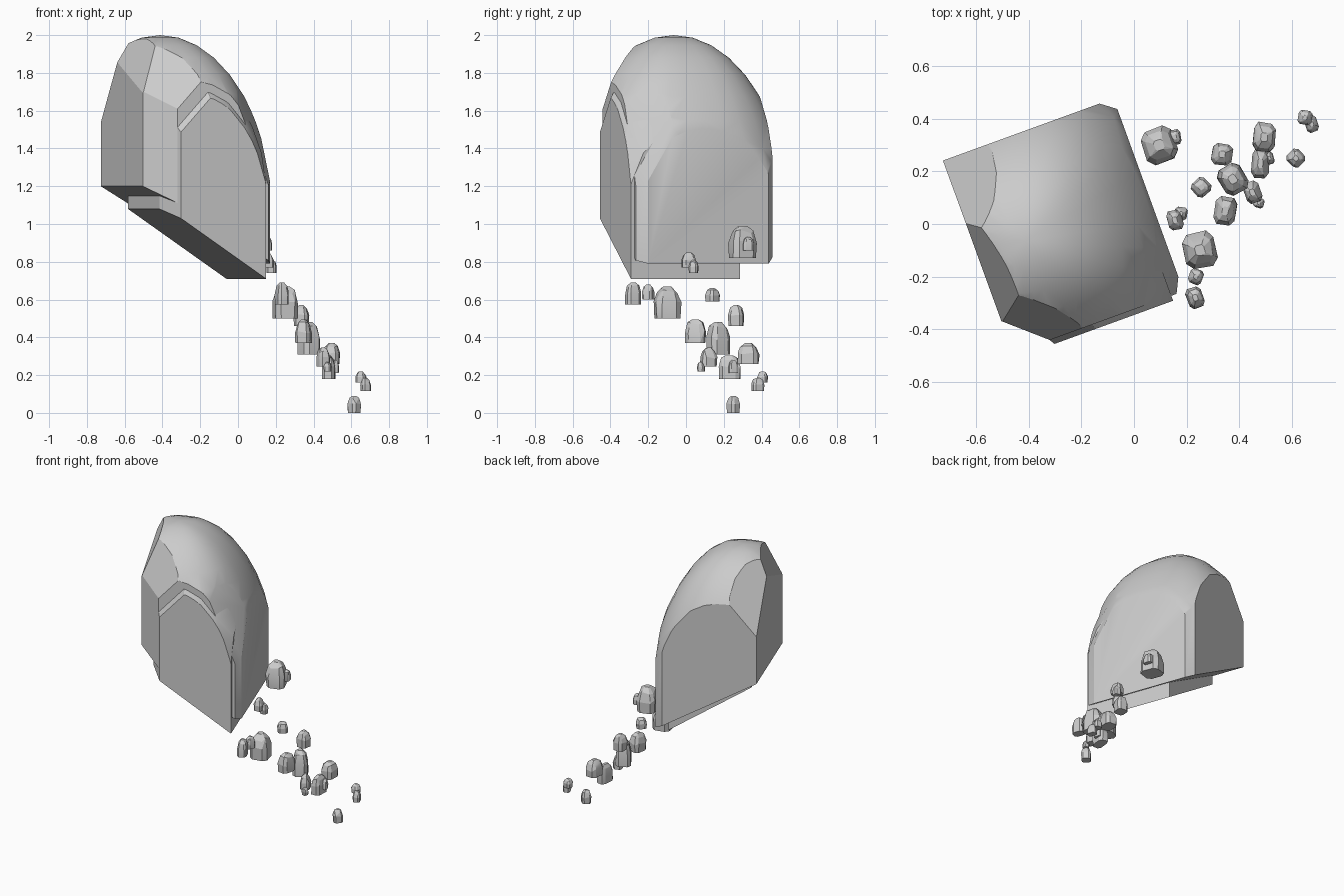
import bpy, bmesh, math, random
from mathutils import Vector, Matrix

if "Cube" in bpy.data.objects:
    bpy.data.objects.remove(bpy.data.objects["Cube"])

random.seed(4)
TURN = Matrix.Rotation(math.radians(20), 4, 'Z')


def finish(bm, name, angle):
    bmesh.ops.recalc_face_normals(bm, faces=bm.faces[:])
    me = bpy.data.meshes.new(name)
    bm.to_mesh(me)
    bm.free()
    ob = bpy.data.objects.new(name, me)
    bpy.context.collection.objects.link(ob)
    bpy.ops.object.select_all(action='DESELECT')
    ob.select_set(True)
    bpy.context.view_layer.objects.active = ob
    bpy.ops.object.shade_smooth_by_angle(angle=math.radians(angle))
    return ob


def cut_dome(name, centre, radii, height, cuts, segs=32, rings=10, power=2.6):
    """Squarish dome on a straight wall, sliced flat by a list of planes."""
    bm = bmesh.new()
    z0 = 0.9
    levels = [(1, 0.4)]
    for k in range(rings):
        t = math.pi / 2 * (1 - k / rings)
        levels.append((math.sin(t), z0 + (height - z0) * math.cos(t)))
    pts = [bm.verts.new((*centre, height))]
    for r, z in levels:
        for i in range(segs):
            a = 2 * math.pi * i / segs
            c, s = math.cos(a), math.sin(a)
            k = r / (abs(c) ** power + abs(s) ** power) ** (1 / power)
            pts.append(bm.verts.new((centre[0] + radii[0] * k * c,
                                     centre[1] + radii[1] * k * s, z)))
    bmesh.ops.convex_hull(bm, input=pts)
    for co, no in cuts:
        res = bmesh.ops.bisect_plane(
            bm, geom=bm.verts[:] + bm.edges[:] + bm.faces[:], dist=1e-5,
            plane_co=co, plane_no=Vector(no).normalized(), clear_outer=True)
        edges = [e for e in res['geom_cut'] if isinstance(e, bmesh.types.BMEdge)]
        if edges:
            bmesh.ops.holes_fill(bm, edges=edges, sides=0)
    bm.transform(TURN)
    return finish(bm, name, 24)


# Main boulder: flat sides, chamfered corners, sloping underside
cut_dome("boulder", (-0.41, 0.08), (0.6, 0.62), 2.0, [
    ((0.09, 0, 0), (1, 0, 0)),
    ((0, -0.305, 0), (0, -1, 0)),
    ((0, 0.475, 0), (0, 1, 0)),
    ((-0.6, 0, 0), (-1, 0, 0)),
    ((-0.596, -0.178, 0), (-0.66, -0.75, 0)),
    ((0.09, -0.246, 0), (0.9, -0.44, 0)),
    ((0.06, 0.455, 0), (0.6, 0.8, 0)),
    ((-0.614, 0.212, 1.82), (-0.9, -0.16, 0.39)),
    ((-0.592, 0.448, 1.58), (-0.055, 0.06, 0.048)),
    ((-0.596, -0.178, 1.70), (-0.018, -0.0323, 0.0166)),
    ((0.09, -0.246, 1.23), (0.75, -0.5, 0.3)),
    ((0.09, 0, 0.79), (-0.594, 0, -1)),
])

# Inner core: shows as a raised front slab and a lip below
cut_dome("boulder_core", (-0.41, 0.06), (0.57, 0.59), 1.94, [
    ((0.04, 0, 0), (1, 0, 0)),
    ((0, -0.325, 0), (0, -1, 0)),
    ((0, 0.29, 0), (0, 1, 0)),
    ((-0.515, 0, 0), (-1, 0, 0)),
    ((-0.44, -0.325, 0), (-0.85, -0.5, 0)),
    ((-0.585, -0.165, 1.64), (-0.018, -0.0323, 0.0166)),
    ((-0.55, 0.19, 1.82), (-0.9, -0.16, 0.39)),
    ((0.025, 0, 0.72), (-0.667, 0, -1)),
])


def stone(name, x, y, w, d, z, h, turn):
    """Small flat-based stone with a faceted cap."""
    bm = bmesh.new()
    pts = []
    for r, t in ((0.97, 0), (1, 0.5), (0.74, 0.84), (0.3, 1.0)):
        for q in range(4):
            for off in (-14, 14):
                a = math.radians(45 + 90 * q + off)
                k = r * random.uniform(0.92, 1.02) * 0.57
                tz = t if t in (0, 1) else t + random.uniform(-0.08, 0.06)
                pts.append(bm.verts.new((k * w * math.cos(a), k * d * math.sin(a), tz * h)))
    bmesh.ops.convex_hull(bm, input=pts)
    loose = [v for v in bm.verts if not v.link_faces]
    bmesh.ops.delete(bm, geom=loose, context='VERTS')
    bmesh.ops.dissolve_limit(bm, angle_limit=0.12, verts=bm.verts[:], edges=bm.edges[:])
    bm.transform(Matrix.Translation((x, y, z)) @ Matrix.Rotation(math.radians(turn), 4, 'Z'))
    finish(bm, name, 15)


# Trail of broken stones: x, y, width, depth, base z, height, turn
stones = [
    (0.095, 0.30, 0.13, 0.14, 0.82, 0.17, 20),
    (0.155, 0.33, 0.05, 0.06, 0.86, 0.07, 10),
    (0.155, 0.015, 0.06, 0.08, 0.77, 0.08, 15),
    (0.178, 0.04, 0.05, 0.05, 0.74, 0.07, -10),
    (0.255, 0.14, 0.07, 0.07, 0.59, 0.07, 40),
    (0.25, -0.10, 0.13, 0.14, 0.50, 0.17, 12),
    (0.235, -0.20, 0.055, 0.06, 0.60, 0.08, -20),
    (0.233, -0.28, 0.065, 0.085, 0.575, 0.115, 20),
    (0.335, 0.265, 0.08, 0.085, 0.46, 0.11, -8),
    (0.347, 0.05, 0.085, 0.11, 0.37, 0.125, -10),
    (0.375, 0.17, 0.105, 0.12, 0.31, 0.17, 30),
    (0.45, 0.12, 0.065, 0.085, 0.245, 0.10, 20),
    (0.475, 0.08, 0.04, 0.04, 0.22, 0.05, -15),
    (0.48, 0.23, 0.07, 0.12, 0.18, 0.125, -4),
    (0.515, 0.25, 0.035, 0.05, 0.21, 0.07, 15),
    (0.495, 0.33, 0.09, 0.115, 0.26, 0.11, -5),
    (0.615, 0.25, 0.065, 0.065, 0.0, 0.09, 45),
    (0.65, 0.405, 0.055, 0.055, 0.16, 0.06, -8),
    (0.675, 0.38, 0.05, 0.065, 0.115, 0.07, 20),
]
for i, s in enumerate(stones):
    stone(f"stone_{i + 1}", *s)
